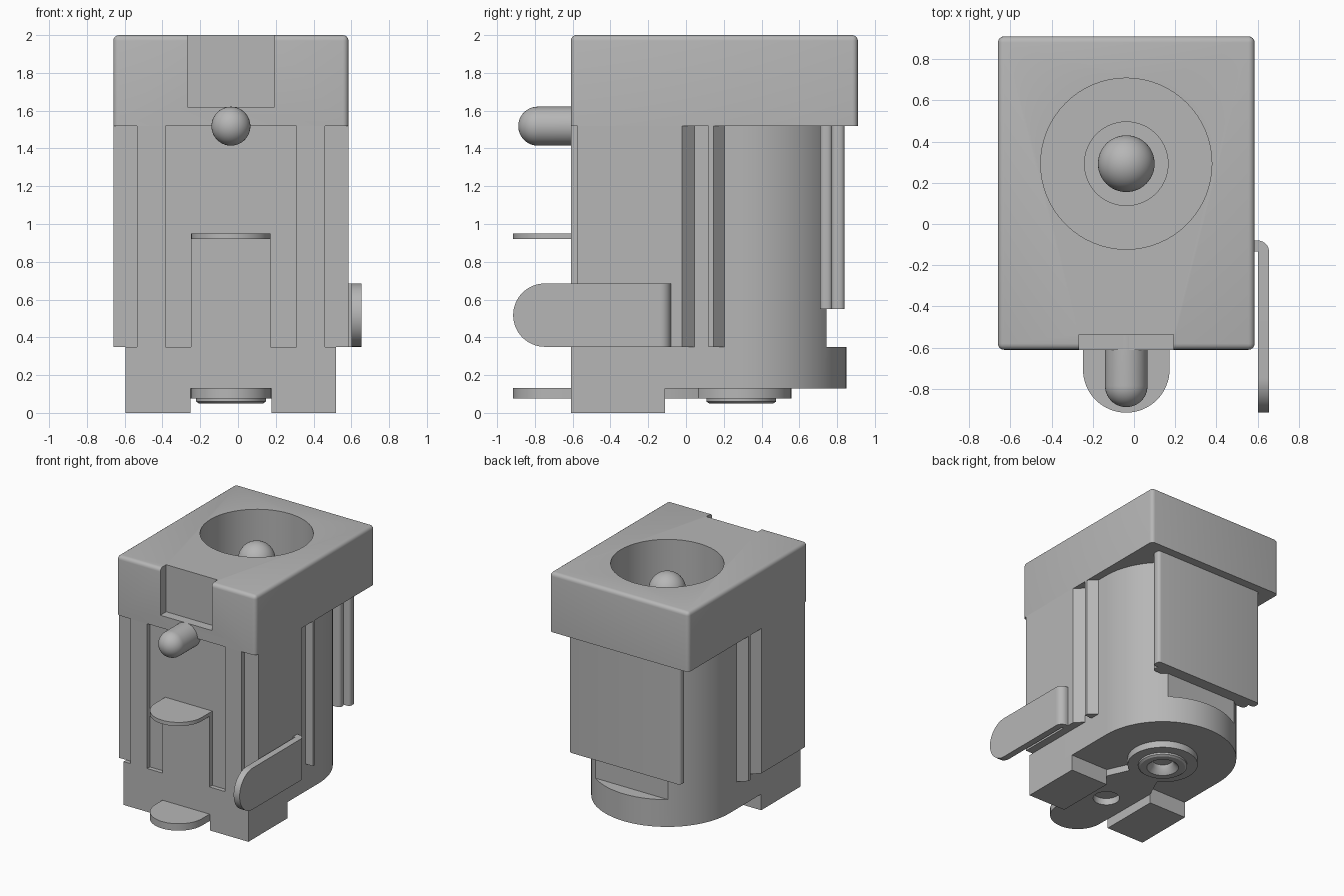
import bpy, bmesh, math
from mathutils import Matrix, Vector

cube = bpy.data.objects.get("Cube")
if cube:
    bpy.data.objects.remove(cube)

grey = bpy.data.materials.new("plain_grey")
grey.use_nodes = True
tone = (0.47, 0.47, 0.47, 1)
grey.diffuse_color = tone
grey.node_tree.nodes["Principled BSDF"].inputs["Base Color"].default_value = tone

CX, CY = -0.0375, 0.2925      # axis of the socket
HALF, CORE = 0.6225, 0.5575   # half widths of the shell and of the core


def finish(name, bm):
    bmesh.ops.recalc_face_normals(bm, faces=bm.faces)
    mesh = bpy.data.meshes.new(name)
    bm.to_mesh(mesh)
    bm.free()
    obj = bpy.data.objects.new(name, mesh)
    mesh.materials.append(grey)
    bpy.context.collection.objects.link(obj)
    smooth(obj)
    return obj


def activate(obj):
    bpy.ops.object.select_all(action="DESELECT")
    obj.select_set(True)
    bpy.context.view_layer.objects.active = obj


def smooth(obj):
    activate(obj)
    bpy.ops.object.shade_smooth_by_angle(angle=math.radians(32))


def prism(name, points, low, high, axis="z", bevel=0, edge_rule=None):
    """Extrude an outline along z, or along x with points given as (y, z)."""
    bm = bmesh.new()
    place = (lambda a, b: (a, b, low)) if axis == "z" else (lambda a, b: (low, a, b))
    face = bm.faces.new([bm.verts.new(place(a, b)) for a, b in points])
    new = bmesh.ops.extrude_face_region(bm, geom=[face])["geom"]
    shift = Vector((0, 0, high - low)) if axis == "z" else Vector((high - low, 0, 0))
    bmesh.ops.translate(bm, verts=[v for v in new if isinstance(v, bmesh.types.BMVert)], vec=shift)
    if bevel:
        edges = [e for e in bm.edges if edge_rule(e)]
        bmesh.ops.bevel(bm, geom=edges, offset=bevel, segments=4, profile=0.5, affect="EDGES")
    return finish(name, bm)


def box(name, x0, x1, y0, y1, z0, z1, **kw):
    return prism(name, [(x0, y0), (x1, y0), (x1, y1), (x0, y1)], z0, z1, **kw)


def arc(cx, cy, r, start, end, n=32):
    turn = [math.radians(start + (end - start) * i / n) for i in range(n + 1)]
    return [(cx + r * math.cos(t), cy + r * math.sin(t)) for t in turn]


def lathe(name, profile, location, rotation=None):
    """Spin a closed-to-axis (radius, height) profile around z."""
    bm = bmesh.new()
    verts = [bm.verts.new((r, 0, z)) for r, z in profile]
    edges = [bm.edges.new(pair) for pair in zip(verts, verts[1:])]
    bmesh.ops.spin(bm, geom=verts + edges, cent=(0, 0, 0), axis=(0, 0, 1),
                   angle=math.tau, steps=64)
    bmesh.ops.remove_doubles(bm, verts=bm.verts, dist=0.0001)
    if rotation:
        bm.transform(rotation)
    bmesh.ops.translate(bm, verts=bm.verts, vec=location)
    return finish(name, bm)


def cut(obj, cutter):
    mod = obj.modifiers.new("cut", "BOOLEAN")
    mod.operation, mod.solver, mod.object = "DIFFERENCE", "EXACT", cutter
    activate(obj)
    bpy.ops.object.modifier_apply(modifier=mod.name)
    smooth(obj)


# Cutters
bore = lathe("bore_cutter", [(0, 0.4), (0.415, 0.4), (0.415, 2.2), (0, 2.2)], (CX, CY, 0))
notch = box("notch_cutter", CX - 0.23, CX + 0.23, -0.8, -0.535, 1.62, 2.2)
flat = box("flat_cutter", -1, 1, 0.745, 1.2, 0.35, 1.8)
hole = lathe("hole_cutter", [(0, 0), (0.1, 0), (0.1, 0.22), (0, 0.22)], (CX, -0.37, 0))
cutters = [bore, notch, flat, hole]

# Square head with rounded upright and top edges
head = box("head", CX - HALF, CX + HALF, -0.61, 0.91, 1.52, 2, bevel=0.03,
           edge_rule=lambda e: max(v.co.z for v in e.verts) > 1.9)
cut(head, bore)
cut(head, notch)

# Core with a half-round back, flattened above the base flange
core = prism("core", [(CX - CORE, -0.57), (CX + CORE, -0.57)] + arc(CX, CY, CORE, 0, 180),
             0.13, 1.525)
for cutter in (bore, flat, hole):
    cut(core, cutter)

# Wider front shell, chamfered towards the back
shell = prism("front_shell", [(CX - HALF, -0.575), (CX + HALF, -0.575), (CX + HALF, -0.02),
                              (CX + HALF - 0.07, 0.05), (CX - HALF + 0.07, 0.05),
                              (CX - HALF, -0.02)], 0.35, 1.523)
cut(shell, bore)

# Base front, feet, raised front strips and side ribs
box("base_front", CX - CORE, CX + CORE, -0.61, -0.3, 0.13, 0.35)
for side, label in ((1, "left"), (-1, "right")):
    def span(a, b):
        return sorted((CX + side * a, CX + side * b))
    box(label + "_foot", *span(0.215, CORE), -0.61, -0.11, 0, 0.14)
    box(label + "_front_strip", *span(0.3475, 0.4975), -0.61, -0.56, 0.35, 1.52)
    prism(label + "_rib", [(CX + side * x, y) for x, y in
                           ((0.53, 0.12), (HALF, 0.12), (HALF, 0.145), (0.54, 0.22), (0.53, 0.22))],
          0.35, 1.52)
box("front_pillar", CX - 0.21, CX + 0.21, -0.61, -0.56, 0.35, 0.92)

# Half-round solder tabs
tab_outline = arc(CX, -0.705, 0.21, 180, 360)
prism("middle_tab", tab_outline + [(CX + 0.21, -0.56), (CX - 0.21, -0.56)], 0.92, 0.95)
bottom_tab = prism("bottom_tab", tab_outline + [(CX + 0.215, -0.11), (CX + 0.12, 0.1),
                                               (CX - 0.12, 0.1), (CX - 0.215, -0.11)],
                   0.075, 0.131)
cut(bottom_tab, hole)

# Washer and hollow rivet underneath
lathe("washer", [(0.1, 0.14), (0.265, 0.14), (0.265, 0.075), (0.1, 0.075), (0.1, 0.14)],
      (CX, CY, 0))
lathe("rivet", [(0, 0.13), (0.075, 0.12), (0.085, 0.085), (0.12, 0.05), (0.17, 0.05),
                (0.185, 0.06), (0.185, 0.09), (0, 0.135)], (CX, CY, 0))

# Centre pin with collar on the socket floor
dome = arc(0, 0, 1, 0, 90, 16)
lathe("centre_pin", [(0, 0.39), (0.205, 0.39), (0.205, 0.45), (0.1375, 0.45)]
      + [(0.1375 * c, 1.79 + 0.1375 * s) for c, s in dome], (CX, CY, 0))

# Domed locating peg on the front
lathe("front_peg", [(0, 0), (0.103, 0)] + [(0.103 * c, 0.245 + 0.103 * s) for c, s in dome],
      (CX, -0.54, 1.518), Matrix.Rotation(math.pi / 2, 4, "X"))

# Side terminal: round-ended blade with a bent root
prism("side_blade", arc(-0.7475, 0.5175, 0.1675, 270, 90) + [(-0.14, 0.685), (-0.14, 0.35)],
      0.602, 0.655, axis="x")
prism("side_blade_root", [(0.602, -0.141), (0.655, -0.141)] + arc(0.6, -0.135, 0.055, 0, 90, 8)
      + [(0.56, -0.08), (0.56, -0.133), (0.602, -0.133)], 0.35, 0.685)


# Spring plate on the back
def upright(e):
    return abs(e.verts[0].co.z - e.verts[1].co.z) > 0.5


box("back_plate", CX - 0.4975, CX + 0.4975, 0.77, 0.84, 0.55, 1.52, bevel=0.025, edge_rule=upright)
box("back_plate_inner", CX - 0.45, CX + 0.45, 0.71, 0.775, 0.55, 1.52, bevel=0.025,
    edge_rule=upright)

for cutter in cutters:
    bpy.data.objects.remove(cutter)
